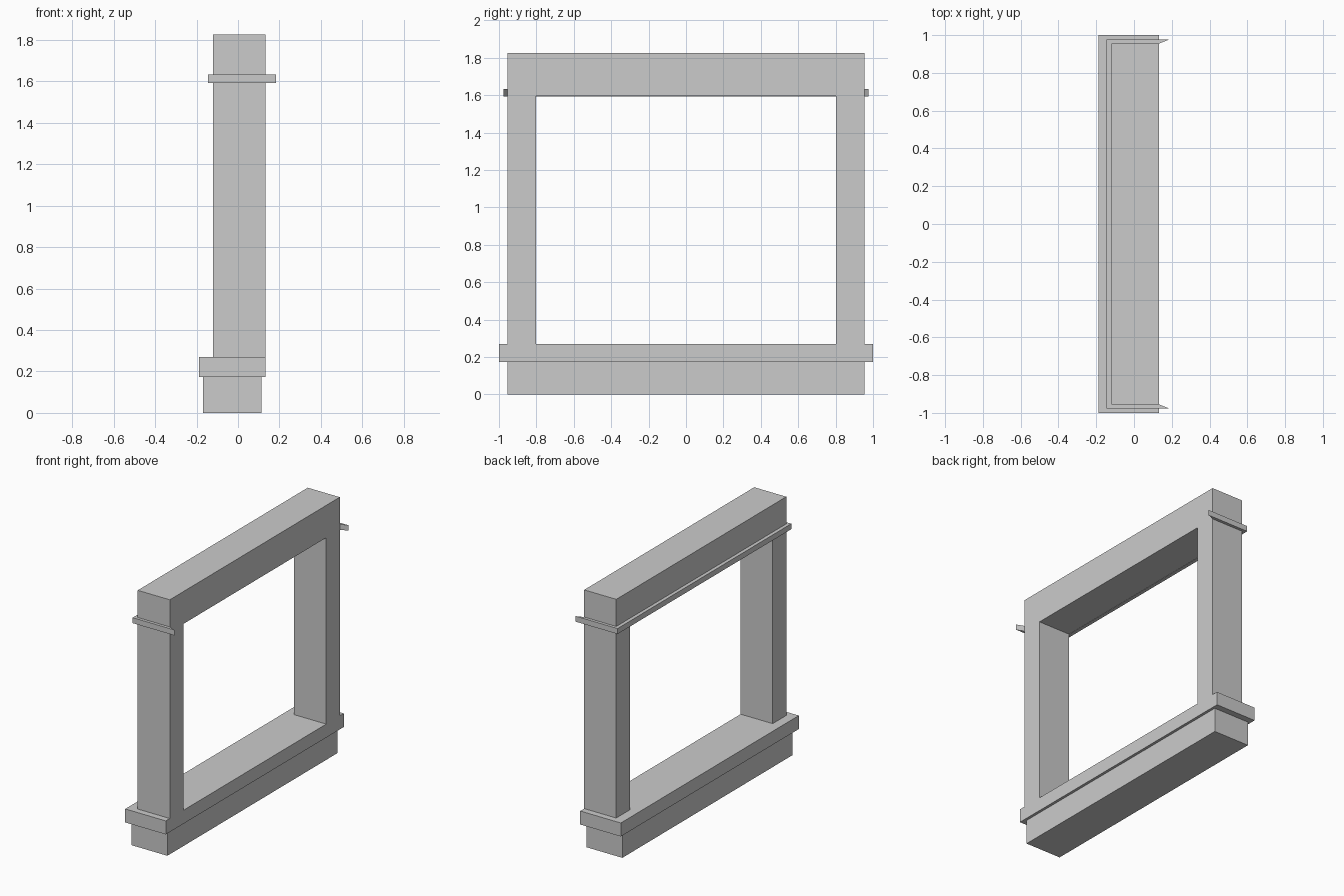
import bpy, bmesh
from mathutils import Vector

if "Cube" in bpy.data.objects:
    bpy.data.objects.remove(bpy.data.objects["Cube"])


def prism(name, outline, offset):
    """Extrude a flat outline of 3D points along offset."""
    bm = bmesh.new()
    face = bm.faces.new([bm.verts.new(p) for p in outline])
    top = bmesh.ops.extrude_face_region(bm, geom=[face])["geom"]
    verts = [v for v in top if isinstance(v, bmesh.types.BMVert)]
    bmesh.ops.translate(bm, verts=verts, vec=Vector(offset))
    bmesh.ops.recalc_face_normals(bm, faces=bm.faces)
    mesh = bpy.data.meshes.new(name)
    bm.to_mesh(mesh)
    bm.free()
    obj = bpy.data.objects.new(name, mesh)
    bpy.context.collection.objects.link(obj)
    return obj


def slab(name, x0, x1, half_y, z0, z1):
    corners = [(x0, -half_y, z0), (x1, -half_y, z0), (x1, half_y, z0), (x0, half_y, z0)]
    return prism(name, corners, (0, 0, z1 - z0))


def mirrored(half):
    """Complete a half outline by mirroring it across y = 0."""
    return half + [(x, -y, z) for x, y, z in reversed(half)]


BACK, FRONT = -0.12, 0.132
SIDE, INNER = 0.955, 0.802
SILL_TOP, HEAD, TOP = 0.27, 1.595, 1.825

# Plinth and overhanging sill
slab("plinth", -0.168, 0.113, SIDE, 0, 0.174)
slab("sill", -0.187, FRONT, 1.0, 0.174, SILL_TOP)

# Two posts and the lintel as one arch-shaped profile
arch = mirrored([(BACK, INNER, HEAD), (BACK, INNER, SILL_TOP),
                 (BACK, SIDE, SILL_TOP), (BACK, SIDE, TOP)])
prism("posts_and_lintel", arch, (FRONT - BACK, 0, 0))

# Thin moulding around the back and sides, with pointed front ends
band = mirrored([(BACK, SIDE, 1.593), (FRONT, SIDE, 1.593),
                 (0.184, 0.976, 1.593), (-0.145, 0.976, 1.593)])
prism("moulding", band, (0, 0, 0.039))
